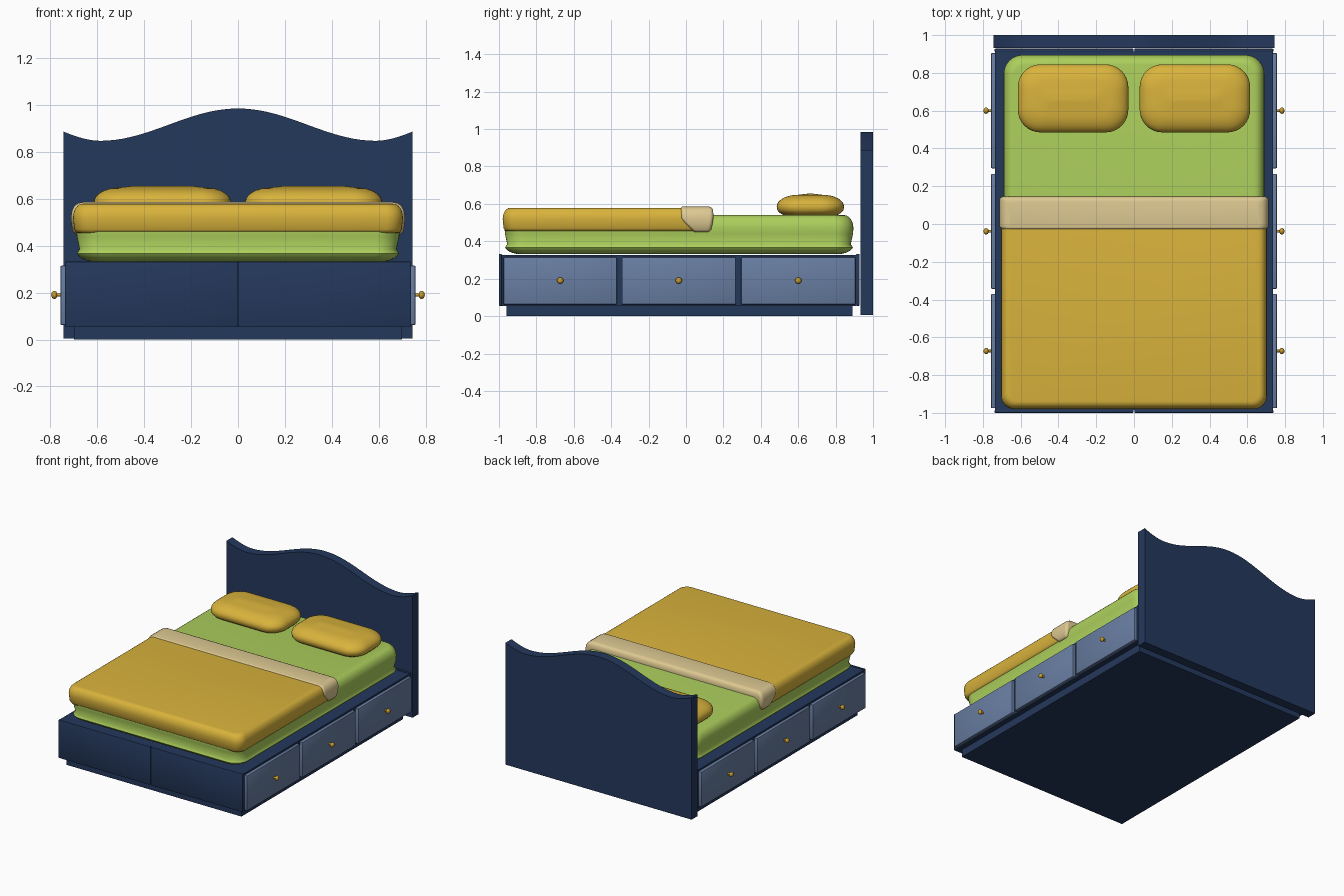
import bpy, bmesh, math
from mathutils import Matrix

if "Cube" in bpy.data.objects:
    bpy.data.objects.remove(bpy.data.objects["Cube"])


def srgb(r, g, b):
    lin = [(c / 255 / 12.92 if c < 11 else ((c / 255 + 0.055) / 1.055) ** 2.4) for c in (r, g, b)]
    return (*lin, 1)


def material(name, *rgb):
    m = bpy.data.materials.new(name)
    m.diffuse_color = srgb(*rgb)
    m.use_nodes = True
    m.node_tree.nodes["Principled BSDF"].inputs["Base Color"].default_value = m.diffuse_color
    return m


NAVY = material("navy paint", 36, 56, 92)
SLATE = material("slate blue paint", 104, 126, 162)
GREEN = material("green fabric", 172, 207, 92)
YELLOW = material("yellow fabric", 217, 179, 60)
CREAM = material("cream fabric", 222, 201, 146)
GOLD = material("gold metal", 200, 156, 44)


def finish(name, bm, mat, angle=35):
    bmesh.ops.recalc_face_normals(bm, faces=bm.faces)
    me = bpy.data.meshes.new(name)
    bm.to_mesh(me)
    bm.free()
    ob = bpy.data.objects.new(name, me)
    bpy.context.collection.objects.link(ob)
    me.materials.append(mat)
    bpy.ops.object.select_all(action='DESELECT')
    ob.select_set(True)
    bpy.context.view_layer.objects.active = ob
    bpy.ops.object.shade_smooth_by_angle(angle=math.radians(angle))
    return ob


def box(name, x, y, z, mat, bevel=0.0):
    bm = bmesh.new()
    bmesh.ops.create_cube(bm, size=1)
    for v in bm.verts:
        v.co = [lo + (c + 0.5) * (hi - lo) for c, (lo, hi) in zip(v.co, (x, y, z))]
    if bevel:
        bmesh.ops.bevel(bm, geom=bm.edges[:], offset=bevel, segments=2, profile=0.5, affect='EDGES')
    return finish(name, bm, mat)


def ring(x0, x1, y0, y1, r, n=8):
    """Rounded rectangle outline."""
    pts = []
    for k, (cx, cy) in enumerate(((x1 - r, y1 - r), (x0 + r, y1 - r), (x0 + r, y0 + r), (x1 - r, y0 + r))):
        for i in range(n + 1):
            a = math.pi / 2 * (k + i / n)
            pts.append((cx + r * math.cos(a), cy + r * math.sin(a)))
    return pts


def loft(name, layers, mat):
    """Stack of rounded rectangles (z, x0, x1, y0, y1, r), capped at both ends."""
    bm = bmesh.new()
    rows = [[bm.verts.new((px, py, z)) for px, py in ring(*rest)] for z, *rest in layers]
    for a, b in zip(rows, rows[1:]):
        for i in range(len(a)):
            j = (i + 1) % len(a)
            bm.faces.new((a[i], a[j], b[j], b[i]))
    bm.faces.new(rows[0])
    bm.faces.new(rows[-1])
    return finish(name, bm, mat, 60)


def soft(name, x0, x1, y0, y1, r, profile, mat):
    """Cushion whose side profile is a list of (z, inset)."""
    loft(name, [(z, x0 + d, x1 - d, y0 + d, y1 - d, max(r - d * 0.6, 0.02)) for z, d in profile], mat)


def arc(z_edge, z_end, width, n=6):
    """Quarter ellipse from the side wall to a cap."""
    return [(z_edge + (z_end - z_edge) * math.sin(t), width * (1 - math.cos(t)))
            for t in (math.pi / 2 * i / n for i in range(n + 1))]


# Headboard with a wavy top edge
def crest(x):
    a = abs(x)
    if a < 0.59:
        return 0.916 + 0.069 * math.cos(math.pi * a / 0.59)
    return 0.847 + 0.04 * ((a - 0.59) / 0.155) ** 1.7


bm = bmesh.new()
xs = [-0.745 + 1.49 * i / 48 for i in range(49)]
outline = [(-0.745, 0.005), (0.745, 0.005)] + [(x, crest(x)) for x in reversed(xs)]
face = bm.faces.new([bm.verts.new((x, 0.932, z)) for x, z in outline])
ext = bmesh.ops.extrude_face_region(bm, geom=[face])
for v in ext["geom"]:
    if isinstance(v, bmesh.types.BMVert):
        v.co.y = 1.0
finish("headboard", bm, NAVY)

# Base: plinth, carcass, end panels
box("plinth", (-0.70, 0.70), (-0.96, 0.89), (0, 0.06), NAVY)
box("carcass", (-0.735, 0.735), (-0.986, 0.912), (0.055, 0.328), NAVY)
for s, side in ((-1, "left"), (1, "right")):
    x = sorted((s * 0.002, s * 0.738))
    box(f"{side}_foot_panel", x, (-1.0, -0.984), (0.055, 0.332), NAVY, 0.004)
    box(f"{side}_head_panel", x, (0.91, 0.928), (0.055, 0.332), NAVY, 0.004)

    # Drawers and knobs along the side
    for i, (y0, y1) in enumerate(((-0.975, -0.37), (-0.343, 0.265), (0.295, 0.905))):
        box(f"{side}_drawer_{i + 1}", sorted((s * 0.73, s * 0.757)), (y0, y1), (0.062, 0.315), SLATE, 0.005)
        bm = bmesh.new()
        turn = Matrix.Translation((s * 0.765, (y0 + y1) / 2, 0.19)) @ Matrix.Rotation(math.pi / 2, 4, 'Y')
        bmesh.ops.create_cone(bm, cap_ends=True, segments=12, radius1=0.007, radius2=0.007, depth=0.03, matrix=turn)
        ball = Matrix.Translation((s * 0.783, (y0 + y1) / 2, 0.19)) @ Matrix.Diagonal((0.8, 1, 1, 1))
        bmesh.ops.create_uvsphere(bm, u_segments=16, v_segments=10, radius=0.017, matrix=ball)
        finish(f"{side}_knob_{i + 1}", bm, GOLD)

# Mattress, wider at mid height
soft("mattress", -0.69, 0.69, -0.97, 0.895, 0.10,
     arc(0.38, 0.332, 0.08)[::-1][:-1] + [(0.385, 0.014), (0.44, 0.002)] + arc(0.47, 0.54, 0.05), GREEN)

# Blanket with a turned-down fold
soft("blanket", -0.703, 0.703, -0.98, 0.135, 0.07,
     [(0.453, 0.03), (0.456, 0.014), (0.47, 0.005)] + arc(0.52, 0.579, 0.04), YELLOW)
loft("blanket_fold", [
    (0.45, -0.695, 0.695, 0.04, 0.125, 0.02),
    (0.462, -0.706, 0.706, 0.03, 0.135, 0.02),
    (0.50, -0.711, 0.711, -0.01, 0.143, 0.02),
    (0.525, -0.712, 0.712, -0.028, 0.146, 0.02),
    (0.55, -0.708, 0.708, -0.028, 0.146, 0.02),
    (0.571, -0.697, 0.697, -0.027, 0.143, 0.02),
    (0.582, -0.680, 0.680, -0.025, 0.135, 0.02),
    (0.586, -0.660, 0.660, -0.020, 0.120, 0.02)], CREAM)

# Pillows
for s, side in ((-1, "left"), (1, "right")):
    x0, x1 = sorted((s * 0.03, s * 0.615))
    soft(f"{side}_pillow", x0, x1, 0.485, 0.845, 0.12,
         arc(0.58, 0.528, 0.10)[::-1][:-1] + arc(0.585, 0.648, 0.11, 8) + [(0.653, 0.15), (0.655, 0.17)], YELLOW)
